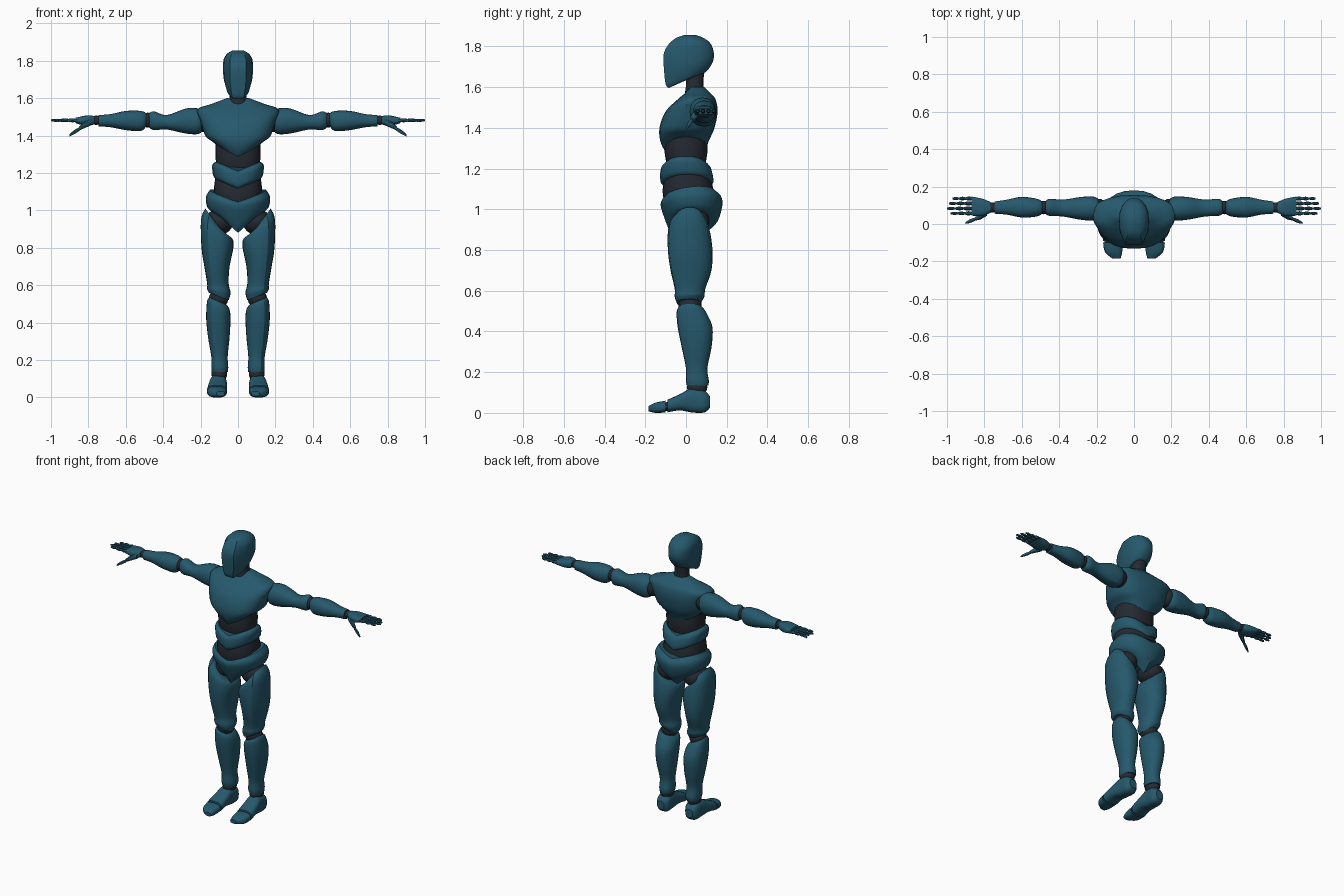
import bpy
import bmesh
from math import sin, cos, pi, copysign, atan2
from mathutils import Matrix, Vector

if "Cube" in bpy.data.objects:
    bpy.data.objects.remove(bpy.data.objects["Cube"], do_unlink=True)


def make_material(name, color):
    mat = bpy.data.materials.new(name)
    mat.use_nodes = True
    mat.diffuse_color = color
    mat.node_tree.nodes["Principled BSDF"].inputs["Base Color"].default_value = color
    return mat


TEAL = make_material("teal armour", (.019, .10, .152, 1))
DARK = make_material("dark joint", (.018, .023, .031, 1))


def oval(power=2.3, sides=24, ridge=None):
    """Unit superellipse, optionally pinched into a crease at one angle."""
    points = []
    for i in range(sides):
        ang = 2 * pi * i / sides
        c, s = cos(ang), sin(ang)
        grow = 1
        if ridge is not None:
            gap = abs(atan2(sin(ang - ridge), cos(ang - ridge)))
            grow += .07 * max(0, 1 - gap / .6)
        points.append((grow * copysign(abs(c) ** (2 / power), c),
                       grow * copysign(abs(s) ** (2 / power), s)))
    return points


def spline(rings, steps):
    """Smoothly fill in rings between the given ones."""
    rings = [Vector(list(r) + [0] * (8 - len(r))) for r in rings]
    for i in range(len(rings) - 1):
        p, q = rings[i], rings[i + 1]
        before, after = rings[max(i - 1, 0)], rings[min(i + 2, len(rings) - 1)]
        for k in range(steps):
            u = k / steps
            m, n = (q - before) / 2, (after - p) / 2
            yield (p + m * u + (3 * (q - p) - 2 * m - n) * u ** 2
                   + (2 * (p - q) + m + n) * u ** 3)
    yield rings[-1]


def finish(name, bm, mat):
    bmesh.ops.recalc_face_normals(bm, faces=bm.faces)
    mesh = bpy.data.meshes.new(name)
    bm.to_mesh(mesh)
    bm.free()
    mesh.materials.append(mat)
    obj = bpy.data.objects.new(name, mesh)
    bpy.context.collection.objects.link(obj)
    bpy.ops.object.select_all(action="DESELECT")
    obj.select_set(True)
    bpy.context.view_layer.objects.active = obj
    bpy.ops.object.shade_smooth_by_angle(angle=pi / 6)
    return obj


def loft(name, rings, axis="z", mat=TEAL, shape=None, side=1, steps=4):
    """Rings: place on axis, low/high across, low/high other way, two tilts, side lift."""
    shape = shape or oval()
    bm = bmesh.new()
    rows = []
    for t, a0, a1, b0, b1, tilt_a, tilt_b, lift in spline(rings, steps):
        row = []
        for u, v in shape:
            a = (a0 + a1) / 2 + u * (a1 - a0) / 2
            b = (b0 + b1) / 2 + v * (b1 - b0) / 2
            w = t + tilt_a * u + tilt_b * v + lift * abs(u)
            x, y, z = {"z": (a, b, w), "x": (w, a, b), "y": (a, w, b)}[axis]
            row.append(bm.verts.new((side * x, y, z)))
        rows.append(row)
    count = len(shape)
    for low, high in zip(rows, rows[1:]):
        for i in range(count):
            j = (i + 1) % count
            bm.faces.new((low[i], low[j], high[j], high[i]))
    bm.faces.new(rows[0])
    bm.faces.new(rows[-1])
    return finish(name, bm, mat)


def torso(name, rings, mat=TEAL, shape=None):
    """Symmetric loft from place, half width, front, back, lift, tilt."""
    full = [(z, -w, w, f, b, 0, tilt, lift) for z, w, f, b, lift, tilt in rings]
    return loft(name, full, mat=mat, shape=shape)


def ball(name, centre, size, side=1):
    bm = bmesh.new()
    place = Matrix.Translation((side * centre[0], centre[1], centre[2]))
    bmesh.ops.create_uvsphere(bm, u_segments=20, v_segments=12, radius=1,
                              matrix=place @ Matrix.Diagonal((*size, 1)))
    return finish(name, bm, DARK)


# Head with a narrow flat face and rounded skull
half = [(.55, -1), (.95, -.45), (1, .1), (.95, .4), (.8, .65), (.55, .87), (.25, .98)]
head_shape = half + [(-x, y) for x, y in reversed(half)]
torso("head", [
    (1.63, .047, -.085, .07, 0, .035),
    (1.645, .06, -.10, .10, 0, .03),
    (1.70, .076, -.108, .13, 0, .015),
    (1.76, .08, -.11, .14, 0, 0),
    (1.81, .076, -.085, .125, 0, 0),
    (1.84, .056, -.05, .09, 0, 0),
    (1.855, .03, -.01, .05, 0, 0)], shape=head_shape)
torso("neck", [(1.54, .055, -.01, .10, 0, 0), (1.61, .045, 0, .085, 0, 0),
               (1.67, .045, 0, .09, 0, 0)], DARK)

# Torso shells and the flexible dark sections between them
torso("chest", [
    (1.27, .10, -.095, .09, .07, 0),
    (1.33, .14, -.125, .11, .04, 0),
    (1.40, .175, -.13, .14, 0, 0),
    (1.48, .202, -.10, .155, 0, 0),
    (1.54, .218, -.04, .145, 0, 0),
    (1.57, .14, -.005, .12, 0, 0),
    (1.60, .06, .02, .09, 0, 0)], shape=oval(2.6))
torso("upper_waist", [(1.20, .11, -.09, .09, 0, 0), (1.28, .12, -.105, .105, 0, 0),
                      (1.37, .12, -.10, .10, 0, 0)], DARK)
torso("abdomen", [
    (1.115, .115, -.11, .12, .05, 0),
    (1.135, .132, -.125, .135, .05, 0),
    (1.19, .138, -.125, .125, .05, 0),
    (1.21, .12, -.105, .10, .05, 0)])
torso("lower_waist", [(1.00, .12, -.10, .13, 0, 0), (1.09, .13, -.115, .135, 0, 0),
                      (1.19, .12, -.10, .11, 0, 0)], DARK)
torso("pelvis", [
    (.88, .11, -.075, .09, .10, 0),
    (.94, .16, -.10, .155, .07, 0),
    (1.03, .172, -.125, .18, .04, .01),
    (1.06, .15, -.11, .15, .05, .015)])

for side, tag in ((1, "left"), (-1, "right")):
    # Leg
    creased = oval(2.2, ridge=-pi / 3)
    ball(tag + "_hip_joint", (.10, .03, .94), (.075, .085, .07), side)
    loft(tag + "_thigh", [
        (.94, .07, .175, -.05, .09, .07),
        (.90, .03, .198, -.085, .115, .05),
        (.80, .025, .195, -.088, .13),
        (.70, .045, .18, -.075, .125),
        (.61, .05, .165, -.055, .095),
        (.57, .04, .165, -.055, .09, .01),
        (.54, .05, .155, -.045, .07, .02)], shape=creased, side=side)
    ball(tag + "_knee_joint", (.103, .02, .53), (.052, .057, .05), side)
    loft(tag + "_shin", [
        (.515, .06, .155, -.035, .08, .02),
        (.49, .045, .166, -.045, .10, .02),
        (.42, .04, .17, -.04, .13),
        (.32, .045, .16, -.02, .125),
        (.22, .055, .143, .0, .105),
        (.16, .052, .143, .0, .112),
        (.135, .055, .14, .005, .11)], shape=creased, side=side)
    ball(tag + "_ankle_joint", (.10, .055, .125), (.042, .05, .04), side)
    loft(tag + "_foot", [
        (.118, .08, .13, .025, .08),
        (.09, .06, .148, .002, .11),
        (.03, .06, .152, .002, .122),
        (-.03, .058, .16, .012, .092),
        (-.09, .058, .166, .003, .065)], "y", shape=oval(2.8), side=side)
    loft(tag + "_toe_joint", [(-.08, .065, .158, .01, .055),
                              (-.11, .065, .158, .01, .05)], "y", DARK, side=side)
    loft(tag + "_toes", [
        (-.10, .06, .165, .002, .06),
        (-.15, .063, .155, 0, .05),
        (-.185, .072, .115, .008, .033)], "y", shape=oval(2.8), side=side)

    # Arm
    ball(tag + "_shoulder_joint", (.19, .08, 1.48), (.05, .055, .06), side)
    loft(tag + "_upper_arm", [
        (.18, .05, .12, 1.44, 1.53),
        (.21, .02, .145, 1.41, 1.545),
        (.28, .022, .145, 1.412, 1.545),
        (.38, .04, .13, 1.433, 1.51),
        (.45, .043, .135, 1.43, 1.53),
        (.475, .055, .12, 1.445, 1.52)], "x", shape=creased, side=side)
    ball(tag + "_elbow_joint", (.483, .088, 1.483), (.03, .036, .04), side)
    loft(tag + "_forearm", [
        (.49, .055, .12, 1.45, 1.52),
        (.52, .04, .135, 1.425, 1.532),
        (.60, .035, .145, 1.43, 1.532),
        (.68, .05, .13, 1.445, 1.515),
        (.745, .055, .12, 1.45, 1.51)], "x", shape=creased, side=side)
    ball(tag + "_wrist_joint", (.758, .088, 1.482), (.026, .027, .025), side)

    # Hand: palm, four jointed fingers and a drooping thumb
    loft(tag + "_palm", [
        (.768, .06, .118, 1.46, 1.505),
        (.81, .042, .135, 1.452, 1.508),
        (.87, .045, .147, 1.467, 1.495)], "x", shape=oval(2.8), side=side)
    for n, (y, tip) in enumerate(((.057, .98), (.083, 1), (.11, .99), (.136, .97))):
        length = (tip - .865) / 3
        for k in range(3):
            start, r, z = .865 + k * length, .0115 - .0015 * k, 1.482
            mid, end = start + length / 2, start + length
            loft(f"{tag}_finger_{n}_{k}", [
                (start, y - r * .6, y + r * .6, z - r * .6, z + r * .6),
                (mid, y - r, y + r, z - r, z + r),
                (end, y - r * .6, y + r * .6, z - r * .6, z + r * .6)],
                "x", shape=oval(2, 10), side=side, steps=3)
    loft(tag + "_thumb_base", [
        (.785, .045, .075, 1.455, 1.49),
        (.82, .025, .058, 1.44, 1.475),
        (.85, .018, .036, 1.427, 1.448)], "x", shape=oval(2, 12), side=side)
    loft(tag + "_thumb_tip", [
        (.848, .018, .035, 1.425, 1.445),
        (.875, .006, .026, 1.408, 1.43),
        (.90, .001, .01, 1.396, 1.408)], "x", shape=oval(2, 12), side=side)
